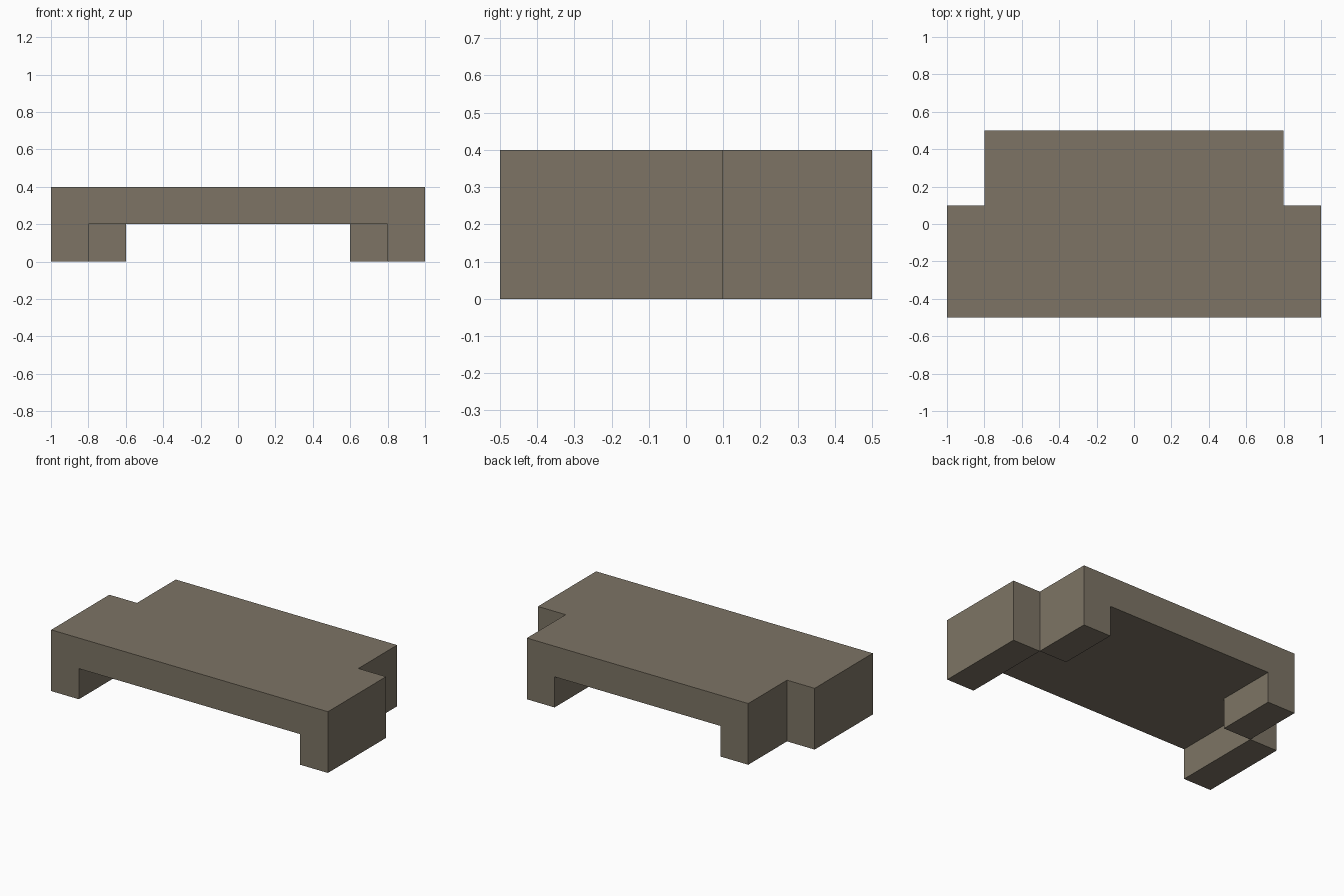
import bpy, bmesh, math

if "Cube" in bpy.data.objects:
    bpy.data.objects.remove(bpy.data.objects["Cube"])

stone = bpy.data.materials.new("warm grey")
stone.diffuse_color = (0.205, 0.175, 0.130, 1.0)
stone.use_nodes = True
stone.node_tree.nodes["Principled BSDF"].inputs["Base Color"].default_value = stone.diffuse_color

XS = (-1.0, -0.8, -0.6, 0.6, 0.8, 1.0)   # plan grid lines
YS = (-0.5, 0.1, 0.5)
UNDERSIDE, TOP = 0.2, 0.4


def extrude(bm, faces, dz):
    """Extrude the faces as one region, straight along z."""
    result = bmesh.ops.extrude_face_region(bm, geom=faces)
    verts = [g for g in result["geom"] if isinstance(g, bmesh.types.BMVert)]
    bmesh.ops.translate(bm, verts=verts, vec=(0, 0, dz))


bm = bmesh.new()

# T-shaped underside, split into cells so the legs can grow from it
grid = [[bm.verts.new((x, y, UNDERSIDE)) for x in XS] for y in YS]
cells = {}
for row in range(2):
    for col in range(5):
        if row == 1 and col in (0, 4):      # notched back corners
            continue
        cells[row, col] = bm.faces.new((grid[row][col], grid[row][col + 1],
                                        grid[row + 1][col + 1], grid[row + 1][col]))
bmesh.ops.delete(bm, geom=[v for v in bm.verts if not v.link_faces], context='VERTS')

# Top slab
extrude(bm, list(cells.values()), TOP - UNDERSIDE)

# Front legs at the outer ends, back legs stepped inwards
for key in ((0, 0), (0, 4), (1, 1), (1, 3)):
    extrude(bm, [cells[key]], -UNDERSIDE)

# Merge the cells back into clean flat faces
bmesh.ops.recalc_face_normals(bm, faces=bm.faces[:])
bmesh.ops.dissolve_limit(bm, angle_limit=math.radians(1),
                         verts=bm.verts[:], edges=bm.edges[:])

mesh = bpy.data.meshes.new("stepped_platform")
bm.to_mesh(mesh)
bm.free()
mesh.materials.append(stone)
platform = bpy.data.objects.new("stepped_platform", mesh)
bpy.context.collection.objects.link(platform)
